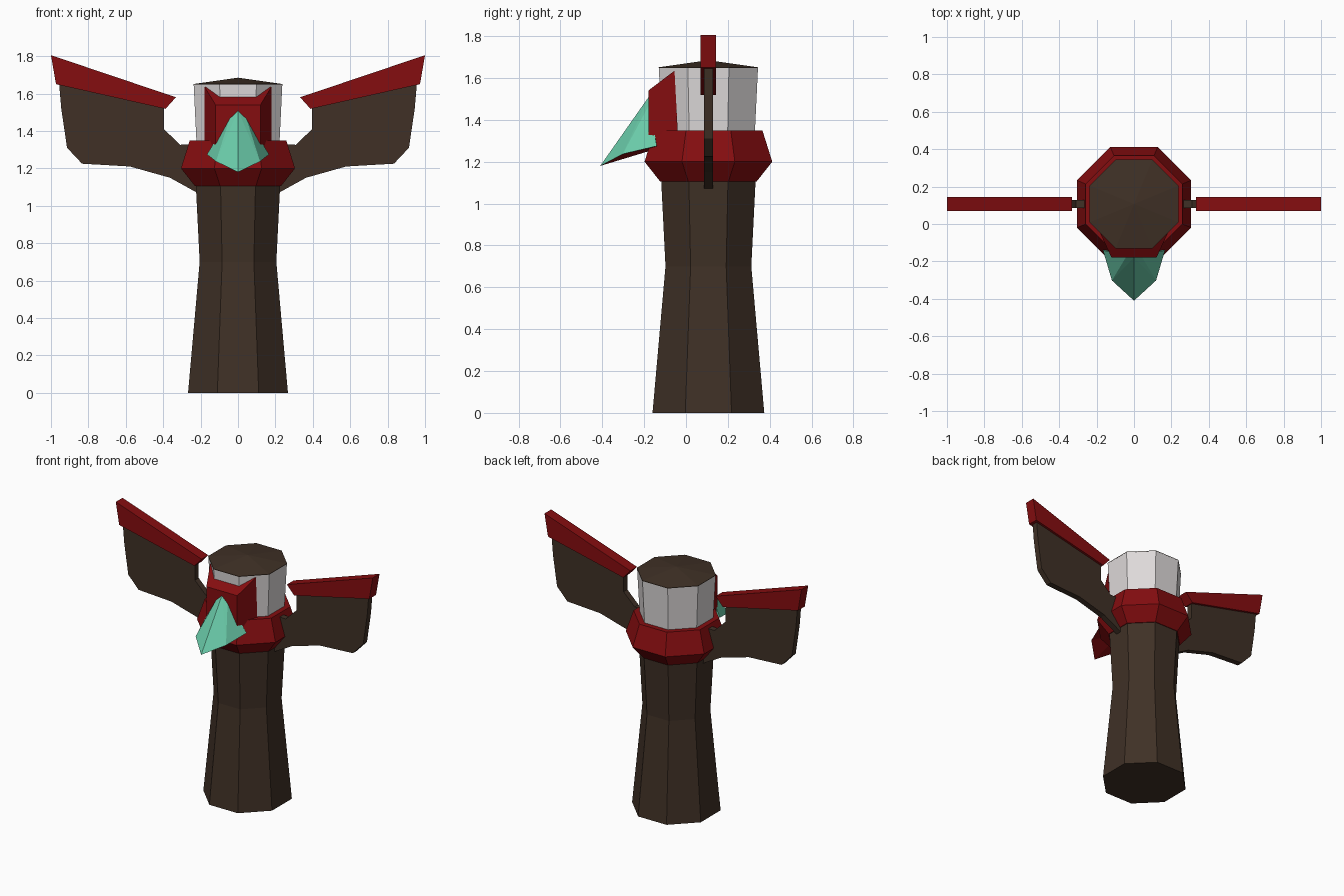
import bpy
import bmesh
from math import cos, sin, pi

old = bpy.data.objects.get("Cube")
if old:
    bpy.data.objects.remove(old, do_unlink=True)

AXIS_Y = 0.107  # depth of the post's centre line


def material(name, rgb):
    mat = bpy.data.materials.new(name)
    mat.use_nodes = True
    color = (*rgb, 1)
    mat.diffuse_color = color
    mat.node_tree.nodes["Principled BSDF"].inputs["Base Color"].default_value = color
    return mat


BROWN = material("dark wood", (0.050, 0.030, 0.019))
RED = material("deep red", (0.235, 0.004, 0.005))
WHITE = material("off white", (0.73, 0.70, 0.70))
TEAL = material("teal", (0.145, 0.60, 0.40))


def finish(name, bm, *mats):
    bmesh.ops.recalc_face_normals(bm, faces=bm.faces)
    mesh = bpy.data.meshes.new(name)
    bm.to_mesh(mesh)
    bm.free()
    for mat in mats:
        mesh.materials.append(mat)
    obj = bpy.data.objects.new(name, mesh)
    bpy.context.collection.objects.link(obj)
    return obj


def octagon_stack(name, profile, mat, apex=None):
    """Eight-sided column through (half width, height) pairs, with an optional peak."""
    bm = bmesh.new()
    rings = []
    for half, z in profile:
        r = half / cos(pi / 8)
        angles = [(i + 0.5) * pi / 4 for i in range(8)]
        rings.append([bm.verts.new((r * cos(a), AXIS_Y + r * sin(a), z)) for a in angles])
    for low, high in zip(rings, rings[1:]):
        for i in range(8):
            j = (i + 1) % 8
            bm.faces.new((low[i], low[j], high[j], high[i]))
    bm.faces.new(rings[0])
    if apex:
        tip = bm.verts.new((0, AXIS_Y, apex))
        for i in range(8):
            bm.faces.new((rings[-1][i], rings[-1][(i + 1) % 8], tip))
    else:
        bm.faces.new(rings[-1])
    return finish(name, bm, mat)


def slab(name, outline, thickness, mat, side):
    """Front-facing outline given depth; side is 1 or -1."""
    bm = bmesh.new()
    front = [bm.verts.new((side * x, AXIS_Y - thickness / 2, z)) for x, z in outline]
    back = [bm.verts.new((side * x, AXIS_Y + thickness / 2, z)) for x, z in outline]
    bm.faces.new(front)
    bm.faces.new(back)
    n = len(outline)
    for i in range(n):
        j = (i + 1) % n
        bm.faces.new((front[i], front[j], back[j], back[i]))
    return finish(name, bm, mat)


# Post, collar, head and cap
octagon_stack("post", [(0.267, 0), (0.205, 0.7), (0.226, 1.12)], BROWN)
octagon_stack("collar", [(0.23, 1.105), (0.305, 1.2), (0.258, 1.35)], RED)
octagon_stack("head", [(0.222, 1.34), (0.237, 1.65)], WHITE)
octagon_stack("cap", [(0.238, 1.648), (0.238, 1.651)], BROWN, apex=1.685)

# Wings with thicker red upper edges
wing = [(0.957, 1.66), (0.945, 1.52), (0.914, 1.31), (0.834, 1.225), (0.578, 1.21),
        (0.364, 1.15), (0.21, 1.065), (0.19, 1.33), (0.31, 1.326), (0.396, 1.41), (0.396, 1.53)]
edge = [(1.0, 1.805), (0.332, 1.58), (0.388, 1.518), (0.973, 1.65)]
for label, side in (("left", 1), ("right", -1)):
    slab(label + "_wing", wing, 0.042, BROWN, side)
    slab(label + "_wing_edge", edge, 0.075, RED, side)

# Face mask: wedge widening towards the back with a sloping top
bm = bmesh.new()
mask_front = [(-0.12, -0.18, 1.26), (0.12, -0.18, 1.26), (0.12, -0.18, 1.54), (-0.12, -0.18, 1.54)]
mask_back = [(-0.178, -0.035, 1.26), (0.178, -0.035, 1.26), (0.178, -0.055, 1.635), (-0.178, -0.055, 1.635)]
f = [bm.verts.new(p) for p in mask_front]
b = [bm.verts.new(p) for p in mask_back]
bm.faces.new(f)
bm.faces.new(b)
for i in range(4):
    j = (i + 1) % 4
    bm.faces.new((f[i], f[j], b[j], b[i]))
finish("face_mask", bm, RED)

# Beak: faceted teal top with a red underside
bm = bmesh.new()
top = bm.verts.new((0, -0.178, 1.51))
tip = bm.verts.new((0, -0.41, 1.18))
root = bm.verts.new((0, -0.13, 1.265))
for side in (1, -1):
    shoulder = bm.verts.new((side * 0.04, -0.172, 1.48))
    cheek = bm.verts.new((side * 0.118, -0.302, 1.237))
    corner = bm.verts.new((side * 0.166, -0.14, 1.275))
    for face in ((top, tip, cheek), (top, cheek, shoulder), (shoulder, cheek, corner),
                 (top, shoulder, corner), (top, corner, root)):
        bm.faces.new(face)
    for face in ((tip, root, cheek), (cheek, root, corner)):
        bm.faces.new(face).material_index = 1
finish("beak", bm, TEAL, RED)
